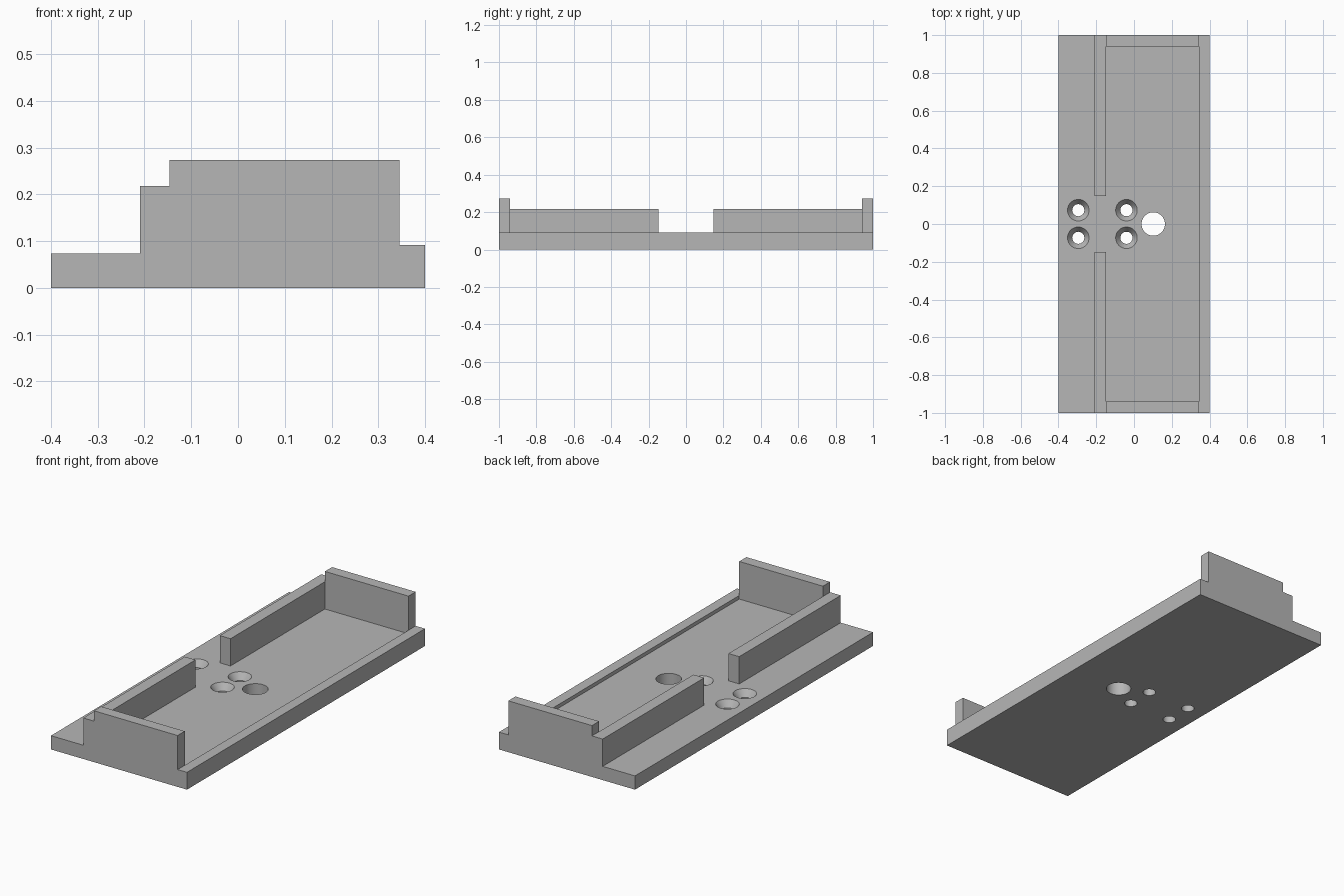
import bpy, bmesh, math
from mathutils import Matrix

cube = bpy.data.objects.get("Cube")
if cube:
    bpy.data.objects.remove(cube, do_unlink=True)

FLOOR, LIP, RAIL, END = 0.073, 0.092, 0.218, 0.273
HALF_X, HALF_Y = 0.4, 1.0
RAIL_X0, RAIL_X1, LIP_X = -0.21, -0.147, 0.345

grey = bpy.data.materials.new("plain grey")
grey.use_nodes = True
grey.diffuse_color = (0.47, 0.47, 0.47, 1)
grey.node_tree.nodes["Principled BSDF"].inputs["Base Color"].default_value = grey.diffuse_color


def make_object(name, bm):
    bmesh.ops.recalc_face_normals(bm, faces=bm.faces)
    mesh = bpy.data.meshes.new(name)
    bm.to_mesh(mesh)
    bm.free()
    mesh.materials.append(grey)
    obj = bpy.data.objects.new(name, mesh)
    bpy.context.collection.objects.link(obj)
    return obj


def extrude_y(name, profile, y0, y1):
    """Prism with an x-z outline, running from y0 to y1."""
    bm = bmesh.new()
    face = bm.faces.new([bm.verts.new((x, y0, z)) for x, z in profile])
    moved = bmesh.ops.extrude_face_region(bm, geom=[face])["geom"]
    verts = [v for v in moved if isinstance(v, bmesh.types.BMVert)]
    bmesh.ops.translate(bm, verts=verts, vec=(0, y1 - y0, 0))
    return make_object(name, bm)


def spun_cutter(name, x, y, profile, steps=48):
    """Closed solid turned from (radius, z) points."""
    bm = bmesh.new()
    rings = [[bm.verts.new((x + r * math.cos(a), y + r * math.sin(a), z))
              for a in (math.tau * i / steps for i in range(steps))]
             for r, z in profile]
    for low, high in zip(rings, rings[1:]):
        for i in range(steps):
            j = (i + 1) % steps
            bm.faces.new((low[i], low[j], high[j], high[i]))
    bm.faces.new(rings[0])
    bm.faces.new(rings[-1])
    obj = make_object(name, bm)
    obj.hide_render = True
    return obj


def rect(x0, x1, z0, z1):
    return [(x0, z0), (x1, z0), (x1, z1), (x0, z1)]


# Base plate with a raised lip along one long edge
plate = extrude_y("mounting_tray", [(-HALF_X, 0), (HALF_X, 0), (HALF_X, LIP), (LIP_X, LIP),
                                    (LIP_X, FLOOR), (-HALF_X, FLOOR)], -HALF_Y, HALF_Y)

# Split side rail and the two end walls, sunk into the plate
walls = []
for side, label in ((-1, "front"), (1, "back")):
    rail = sorted((side * 0.147, side * HALF_Y))
    end = sorted((side * 0.94, side * HALF_Y))
    walls.append(extrude_y(label + "_rail", rect(RAIL_X0, RAIL_X1, 0.03, RAIL), *rail))
    walls.append(extrude_y(label + "_end_wall", rect(RAIL_X1 - 0.0, LIP_X, 0.03, END), *end))

# Countersunk screw holes and one plain through hole
cutters = [spun_cutter("screw_hole_cutter", x, y,
                       [(0.032, -0.05), (0.032, FLOOR - 0.035),
                        (0.057, FLOOR), (0.057, FLOOR + 0.05)])
           for x in (-0.295, -0.04) for y in (-0.073, 0.073)]
cutters.append(spun_cutter("through_hole_cutter", 0.102, 0, [(0.062, -0.05), (0.062, 0.15)]))

# Merge everything into one solid piece
for tools, operation in ((walls, 'UNION'), (cutters, 'DIFFERENCE')):
    for tool in tools:
        mod = plate.modifiers.new(tool.name, 'BOOLEAN')
        mod.operation, mod.solver, mod.object = operation, 'EXACT', tool
bpy.context.view_layer.update()
solid = bpy.data.meshes.new_from_object(plate.evaluated_get(bpy.context.evaluated_depsgraph_get()))
plate.modifiers.clear()
plate.data = solid
for tool in walls + cutters:
    bpy.data.objects.remove(tool, do_unlink=True)

# Smooth hole walls, keep the block edges crisp
bpy.ops.object.select_all(action='DESELECT')
plate.select_set(True)
bpy.context.view_layer.objects.active = plate
bpy.ops.object.shade_smooth_by_angle(angle=math.radians(25))
